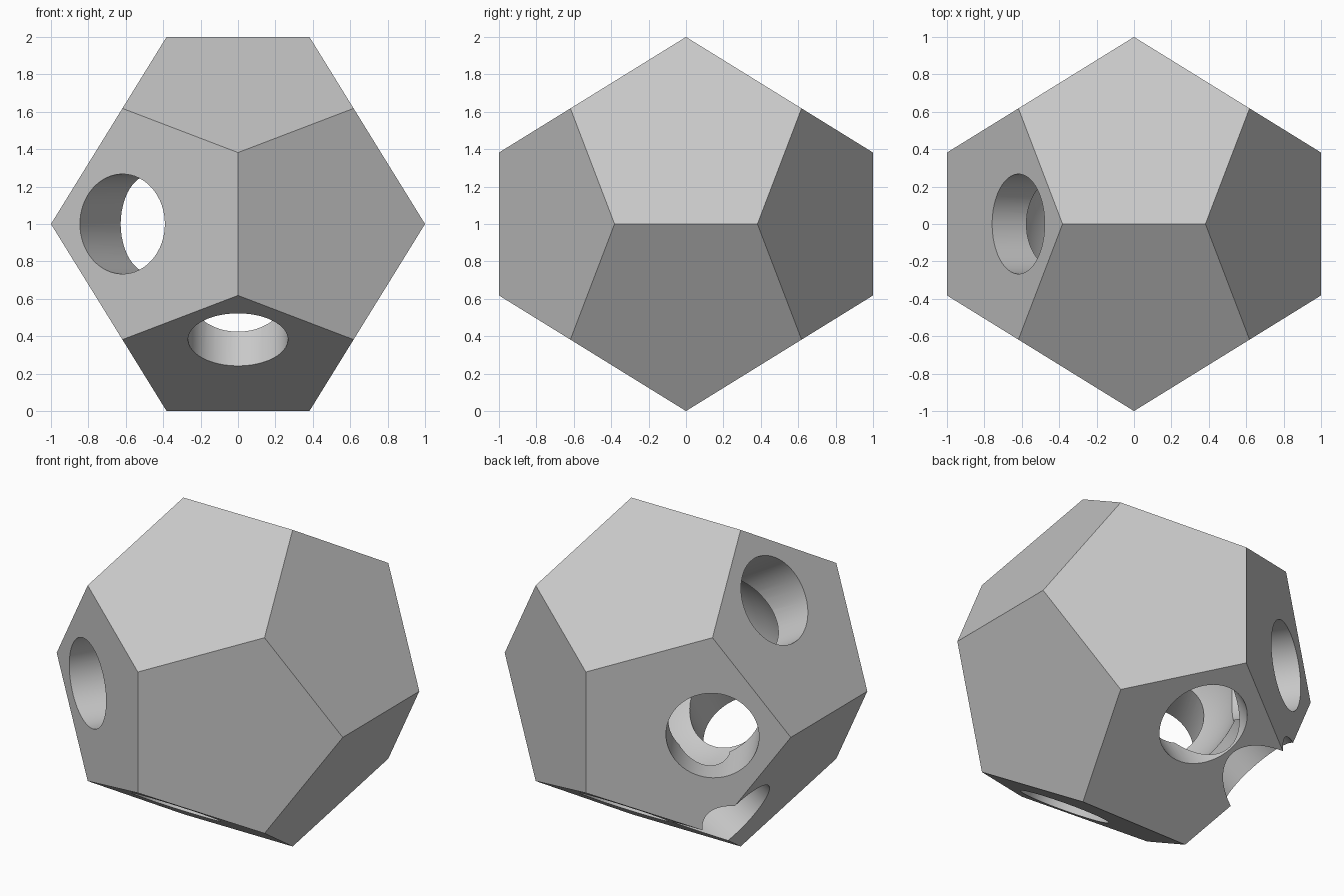
import bpy, bmesh, math
from mathutils import Vector

if "Cube" in bpy.data.objects:
    bpy.data.objects.remove(bpy.data.objects["Cube"])

PHI = (1 + math.sqrt(5)) / 2
A = 1 / PHI            # half edge of the inscribed cube
B = 1 / PHI ** 2       # half edge of the solid
CENTRE = Vector((0, 0, 1))
HOLE_RADIUS = 0.267
HOLE_DEPTH = 0.6
CAVITY_RADIUS = 0.64

grey = bpy.data.materials.new("plain_grey")
grey.use_nodes = True
colour = (0.58, 0.58, 0.58, 1)
grey.diffuse_color = colour
bsdf = next(n for n in grey.node_tree.nodes if n.type == "BSDF_PRINCIPLED")
bsdf.inputs["Base Color"].default_value = colour


def mesh_object(name, bm):
    mesh = bpy.data.meshes.new(name)
    bm.to_mesh(mesh)
    bm.free()
    mesh.materials.append(grey)
    obj = bpy.data.objects.new(name, mesh)
    bpy.context.collection.objects.link(obj)
    return obj


def carve(target, cutter):
    """Subtract the cutter for good, then discard it."""
    bpy.context.view_layer.objects.active = target
    mod = target.modifiers.new("carve", "BOOLEAN")
    mod.operation = "DIFFERENCE"
    mod.solver = "EXACT"
    mod.object = cutter
    bpy.ops.object.modifier_apply(modifier=mod.name)
    bpy.data.objects.remove(cutter)


# Twelve-sided body: cube corners plus three golden rectangles
bm = bmesh.new()
signs = (-1, 1)
for i in signs:
    for j in signs:
        for k in signs:
            bm.verts.new(CENTRE + A * Vector((i, j, k)))
        for p in ((i * B, 0, j), (0, i, j * B), (i, j * B, 0)):
            bm.verts.new(CENTRE + Vector(p))
bmesh.ops.convex_hull(bm, input=bm.verts)
bmesh.ops.dissolve_limit(bm, angle_limit=0.02, verts=bm.verts, edges=bm.edges)
bmesh.ops.recalc_face_normals(bm, faces=bm.faces)
body = mesh_object("twelve_sided_body", bm)

# Round cavity in the middle
bm = bmesh.new()
bmesh.ops.create_uvsphere(bm, u_segments=64, v_segments=32, radius=CAVITY_RADIUS)
bmesh.ops.translate(bm, verts=bm.verts, vec=CENTRE)
carve(body, mesh_object("cavity_cutter", bm))

# Round holes: face normal direction, and shift sideways along y
holes = [
    ((-1, -PHI, 0), 0),
    ((-1, PHI, 0), 0),
    ((0, -1, -PHI), 0),
    ((0, 1, -PHI), 0),
    ((-PHI, 0, 1), 0),
    ((-PHI, 0, -1), B),
]
for direction, shift in holes:
    normal = Vector(direction).normalized()
    # each hole sits on the middle of a cube edge
    spot = A * Vector([(c > 0) - (c < 0) for c in direction])
    spot += CENTRE + Vector((0, shift, 0))
    outside = 0.5
    bm = bmesh.new()
    bmesh.ops.create_cone(bm, cap_ends=True, segments=64, radius1=HOLE_RADIUS,
                          radius2=HOLE_RADIUS, depth=HOLE_DEPTH + outside)
    cutter = mesh_object("hole_cutter", bm)
    turn = normal.to_track_quat("Z", "Y").to_matrix().to_4x4()
    cutter.data.transform(turn)
    middle = spot + normal * (outside - HOLE_DEPTH) / 2
    for v in cutter.data.vertices:
        v.co += middle
    carve(body, cutter)

# Smooth the round walls, keep the body edges crisp
bpy.ops.object.select_all(action="DESELECT")
body.select_set(True)
bpy.context.view_layer.objects.active = body
bpy.ops.object.shade_smooth_by_angle(angle=math.radians(30))
